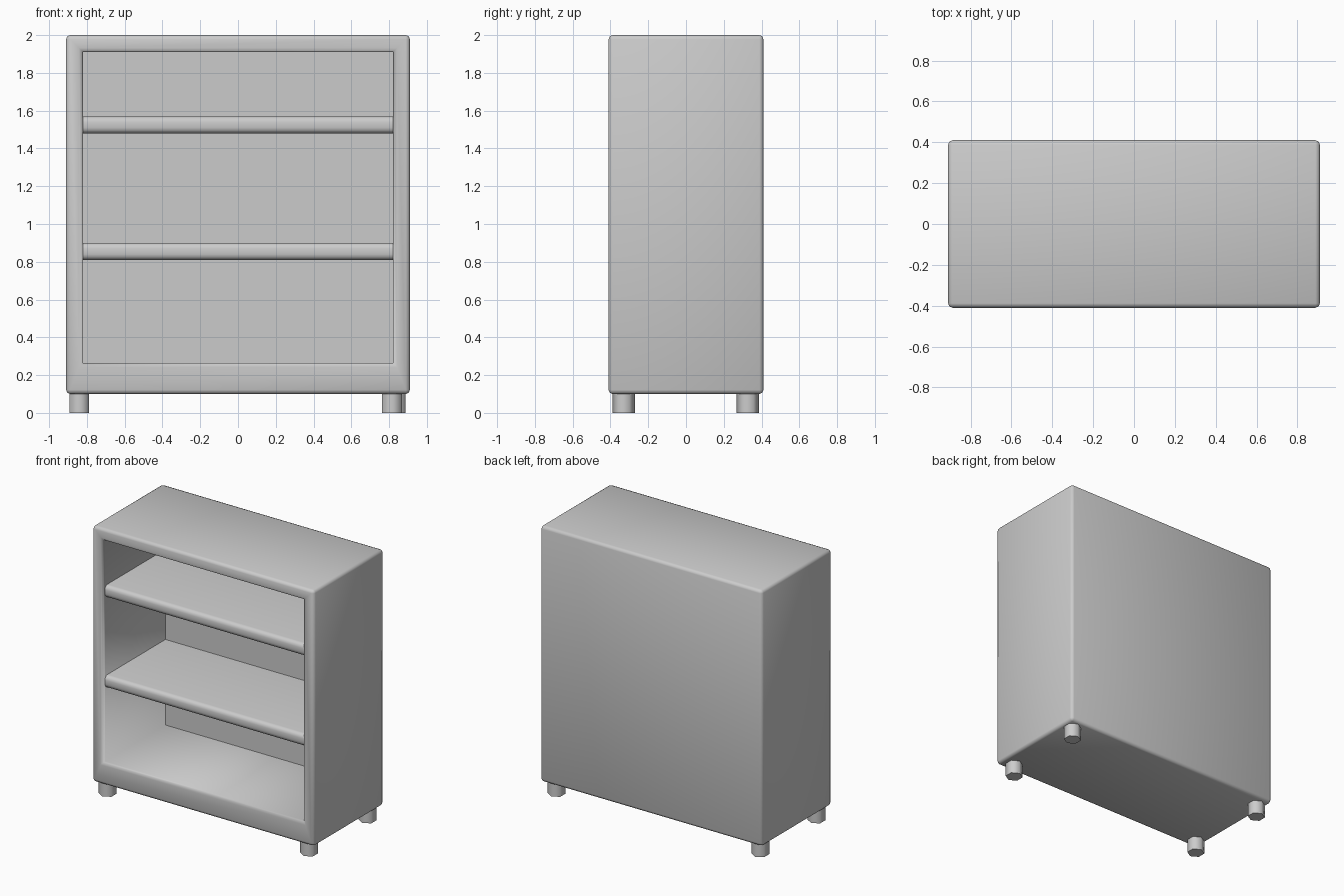
import bpy, bmesh, math

cube = bpy.data.objects.get("Cube")
if cube:
    bpy.data.objects.remove(cube, do_unlink=True)

GREY = (0.6, 0.6, 0.6, 1.0)
mat = bpy.data.materials.new("plain_grey")
mat.use_nodes = True
mat.diffuse_color = GREY
mat.node_tree.nodes["Principled BSDF"].inputs["Base Color"].default_value = GREY


def finish(name, bm, angle=None):
    """Turn a bmesh into a smooth shaded object."""
    bmesh.ops.recalc_face_normals(bm, faces=bm.faces)
    for f in bm.faces:
        f.smooth = True
    mesh = bpy.data.meshes.new(name)
    bm.to_mesh(mesh)
    bm.free()
    mesh.materials.append(mat)
    ob = bpy.data.objects.new(name, mesh)
    bpy.context.collection.objects.link(ob)
    if angle:
        bpy.ops.object.select_all(action='DESELECT')
        ob.select_set(True)
        bpy.context.view_layer.objects.active = ob
        bpy.ops.object.shade_smooth_by_angle(angle=math.radians(angle))
    return ob


def box(x0, x1, y0, y1, z0, z1):
    bm = bmesh.new()
    bmesh.ops.create_cube(bm, size=1)
    for v in bm.verts:
        v.co = (x1 if v.co.x > 0 else x0,
                y1 if v.co.y > 0 else y0,
                z1 if v.co.z > 0 else z0)
    return bm


# Case: rounded box with a recess pushed into the front
HALF_W, HALF_D, BOTTOM, TOP = 0.91, 0.41, 0.10, 2.0
IN_W, IN_BOTTOM, IN_TOP, IN_BACK = 0.82, 0.265, 1.91, 0.32

bm = box(-HALF_W, HALF_W, -HALF_D, HALF_D, BOTTOM, TOP)
outer = list(bm.edges)
front = min(bm.faces, key=lambda f: f.calc_center_median().y)
bmesh.ops.inset_individual(bm, faces=[front], thickness=0.05)
for v in front.verts:
    v.co.x = math.copysign(IN_W, v.co.x)
    v.co.z = IN_TOP if v.co.z > 1 else IN_BOTTOM
rim = list(front.edges)
back = bmesh.ops.extrude_discrete_faces(bm, faces=[front])["faces"][0]
for v in back.verts:
    v.co.y = IN_BACK
for e in back.edges:
    e.smooth = False
rim = [e for e in bm.edges
       if all(abs(v.co.y + HALF_D) < 1e-4 and abs(v.co.x) < IN_W + 0.01 for v in e.verts)]
outer = [e for e in bm.edges if all(abs(abs(v.co.x) - HALF_W) < 1e-4 for v in e.verts)
         or all(abs(v.co.x) > IN_W + 0.01 for v in e.verts)]
bmesh.ops.bevel(bm, geom=outer + rim, offset=0.022, segments=2,
                profile=0.5, affect='EDGES')
finish("case", bm)

# Shelves with a rounded front edge
for name, z in (("lower_shelf", 0.81), ("upper_shelf", 1.48)):
    bm = box(-IN_W, IN_W, -0.39, IN_BACK, z, z + 0.09)
    nose = [e for e in bm.edges if all(v.co.y < 0 for v in e.verts)
            and abs(e.verts[0].co.x - e.verts[1].co.x) > 1]
    bmesh.ops.bevel(bm, geom=nose, offset=0.03, segments=3,
                    profile=0.5, affect='EDGES')
    finish(name, bm, 40)

# Six-sided feet
feet = {"front_right_foot": (-0.84, -0.33), "back_right_foot": (-0.84, 0.327),
        "front_left_foot": (0.815, -0.33), "back_left_foot": (0.835, 0.327)}
for name, (x, y) in feet.items():
    bm = bmesh.new()
    bmesh.ops.create_cone(bm, cap_ends=True, segments=6, radius1=0.06,
                          radius2=0.06, depth=0.12)
    corner = max(bm.verts, key=lambda v: v.co.y)
    if corner.co.y < 0.059:
        for v in bm.verts:
            v.co.x, v.co.y = -v.co.y, v.co.x
    bmesh.ops.translate(bm, verts=bm.verts, vec=(x, y, 0.06))
    finish(name, bm, 65)
